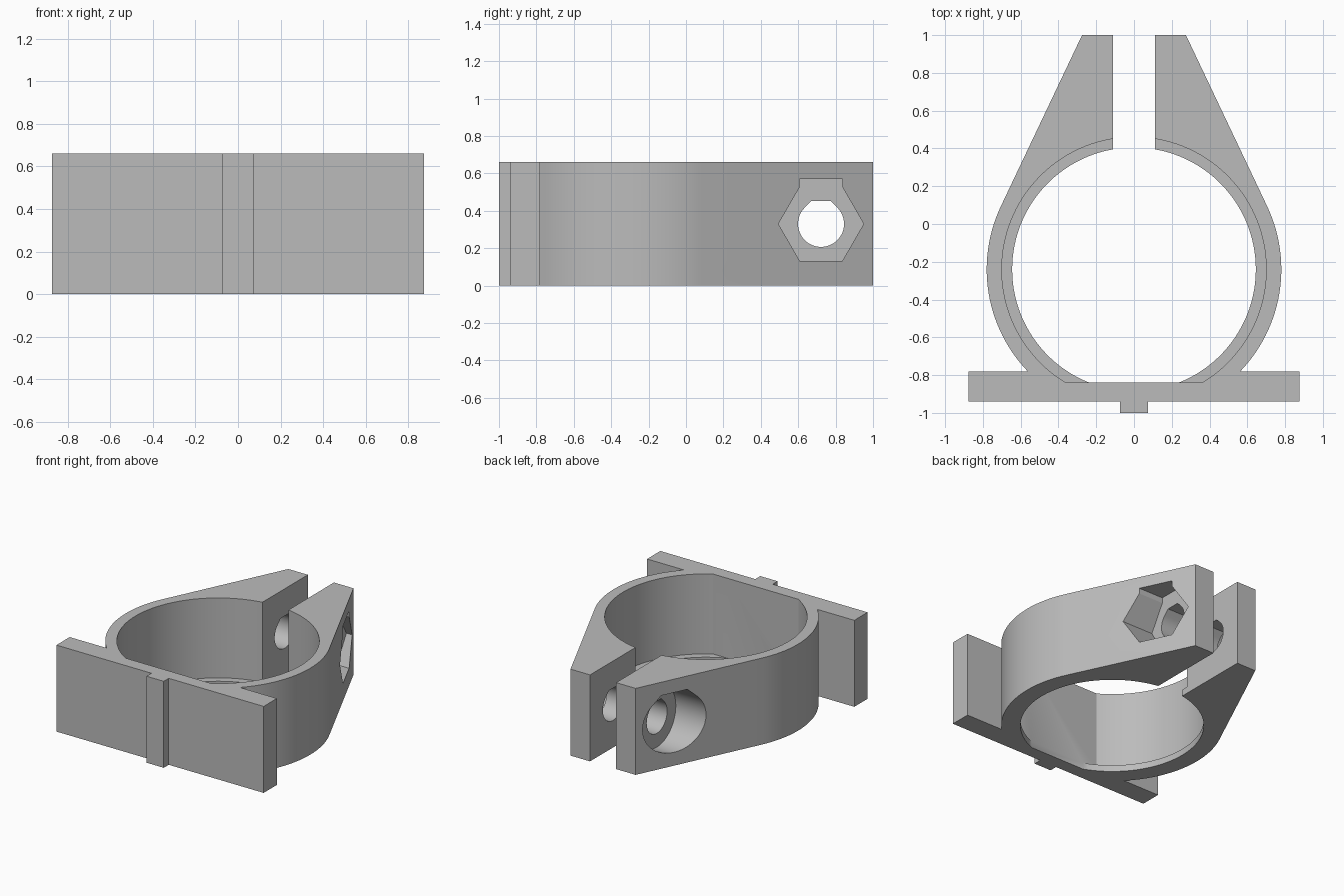
import bpy, bmesh
from math import sin, cos, tan, asin, acos, atan2, hypot, radians, pi
from mathutils import Vector

cube = bpy.data.objects.get("Cube")
if cube:
    bpy.data.objects.remove(cube)

HEIGHT = 0.66
CY = -0.24                      # ring centre
OUTER, BORE, LIP = 0.78, 0.70, 0.645
LIP_H = 0.05
PLATE_IN = -0.84                # flat inside the bore
GAP = 0.11
BOLT = (0.722, 0.33)            # bolt axis (y, z)

grey = bpy.data.materials.new("plain grey")
grey.use_nodes = True
colour = (0.5, 0.5, 0.5, 1)
grey.diffuse_color = colour
grey.node_tree.nodes["Principled BSDF"].inputs["Base Color"].default_value = colour


def arc(cx, cy, r, a0, a1, n):
    return [(cx + r * cos(a0 + (a1 - a0) * i / n), cy + r * sin(a0 + (a1 - a0) * i / n))
            for i in range(n + 1)]


def prism(name, pts, lo, hi, along_x=False):
    """Extrude a flat outline along z, or a (y, z) outline along x."""
    bm = bmesh.new()
    place = (lambda p: (lo, p[0], p[1])) if along_x else (lambda p: (p[0], p[1], lo))
    face = bm.faces.new([bm.verts.new(place(p)) for p in pts])
    new = bmesh.ops.extrude_face_region(bm, geom=[face])["geom"]
    step = Vector((hi - lo, 0, 0)) if along_x else Vector((0, 0, hi - lo))
    bmesh.ops.translate(bm, vec=step, verts=[v for v in new if isinstance(v, bmesh.types.BMVert)])
    bmesh.ops.recalc_face_normals(bm, faces=bm.faces)
    mesh = bpy.data.meshes.new(name)
    bm.to_mesh(mesh)
    bm.free()
    mesh.materials.append(grey)
    obj = bpy.data.objects.new(name, mesh)
    bpy.context.collection.objects.link(obj)
    return obj


def cut(body, cutter):
    cutter.hide_render = True
    bpy.context.view_layer.objects.active = body
    mod = body.modifiers.new("cut", 'BOOLEAN')
    mod.operation, mod.solver, mod.object = 'DIFFERENCE', 'EXACT', cutter
    bpy.ops.object.modifier_apply(modifier=mod.name)
    bpy.data.objects.remove(cutter)


def bolt_profile(r):
    """Circle with a flattened, 45 degree roof."""
    y, z = BOLT
    w = r * tan(pi / 8)
    return arc(y, z, r, radians(135), radians(405), 36) + [(y + w, z + r), (y - w, z + r)]


# Clamp outline: rib, mounting plate, ring and tapered ear, mirrored in x
ear = (0.275, 1.0)
dx, dy = ear[0], ear[1] - CY
tangent = atan2(dy, dx) - acos(OUTER / hypot(dx, dy))
half = [(0.073, -1), (0.073, -0.94), (0.875, -0.94), (0.875, -0.78)]
half += arc(0, CY, OUTER, asin((-0.78 - CY) / OUTER), tangent, 28)
half += [ear, (GAP, 1.0)]
half += arc(0, CY, LIP, acos(GAP / LIP), asin((PLATE_IN - CY) / LIP), 48)
clamp = prism("clamp_bracket", half + [(-x, y) for x, y in reversed(half)], 0, HEIGHT)

# Wider bore above the bottom lip
low = asin((PLATE_IN - CY) / BORE)
cut(clamp, prism("bore_cutter", arc(0, CY, BORE, low, pi - low, 110), LIP_H, HEIGHT + 0.1))

# Bolt hole, round head recess and hexagonal nut recess with roof relief
cut(clamp, prism("bolt_cutter", bolt_profile(0.123), -1, 1, True))
cut(clamp, prism("head_cutter", bolt_profile(0.228), -1, -0.26, True))
R = 0.228
y, z = BOLT
nut = [(y + R * cos(k * pi / 3), z + R * sin(k * pi / 3)) for k in range(6)]
nut[2:2] = [(y + R / 2, 0.57), (y - R / 2, 0.57)]
cut(clamp, prism("nut_cutter", nut, 0.25, 1, True))

bpy.ops.object.select_all(action='DESELECT')
clamp.select_set(True)
bpy.context.view_layer.objects.active = clamp
bpy.ops.object.shade_smooth_by_angle(angle=radians(25))
